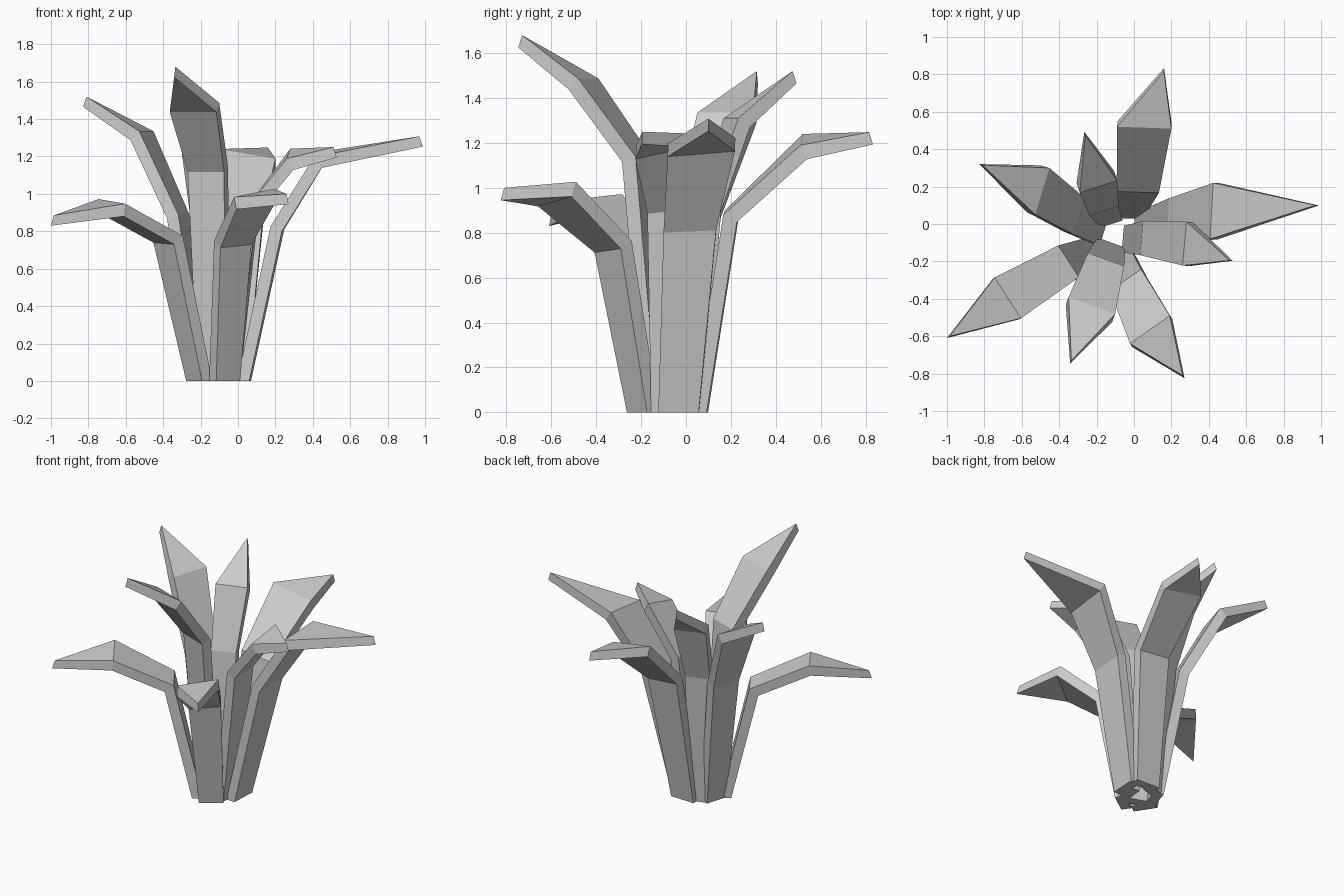
import bpy, math
from mathutils import Vector

THICK = 0.065


def leaf(name, yaw, base, bend1, bend2, tip, width, roll):
    """Thick bent blade: three rectangular sections and a pointed tip edge."""
    a = math.radians(yaw)
    out = Vector((math.cos(a), math.sin(a), 0))
    side = Vector((-math.sin(a), math.cos(a), 0))
    up = Vector((0, 0, 1))
    mids = [Vector((*base, 0)), Vector(bend1), Vector(bend2), Vector(tip)]
    # slope angle of each segment in the vertical plane of the leaf
    ang = []
    for p, q in zip(mids, mids[1:]):
        d = q - p
        ang.append(math.atan2(d.z, max(d.dot(out), 0.01)))
    offs = [out * THICK]
    for s, t in zip(ang, ang[1:]):
        m = (s + t) / 2
        offs.append((out * math.sin(m) - up * math.cos(m)) * THICK / math.cos((s - t) / 2))
    verts, faces = [], []
    # sections from root to second bend: inner left/right, outer right/left
    for p, o, k, r in zip(mids, offs, (0.6, 0.78, 1.0), (0, 0.4, 1)):
        h = side * width * k / 2 + up * roll * r
        verts += [p + h, p - h, p - h + o, p + h + o]
    verts += [mids[3], mids[3] + out * 0.018 - up * 0.055]
    for s in (0, 4):
        for i in range(4):
            j = (i + 1) % 4
            faces.append((s + i, s + j, s + 4 + j, s + 4 + i))
    # root cap and pointed end
    faces += [(3, 2, 1, 0), (8, 9, 12), (10, 11, 13), (9, 10, 13, 12), (11, 8, 12, 13)]
    me = bpy.data.meshes.new(name)
    me.from_pydata([tuple(v) for v in verts], [], faces)
    me.update()
    ob = bpy.data.objects.new(name, me)
    bpy.context.collection.objects.link(ob)


# yaw, root, first bend, second bend, tip, widest width, sideways roll
leaves = [
    # low outer leaves
    (-3, (0.00, -0.03), (0.18, 0.02, 0.83), (0.415, 0.07, 1.21), (0.97, 0.10, 1.308), 0.30, 0.012),
    (88, (-0.04, 0.03), (0.02, 0.17, 0.89), (0.055, 0.515, 1.215), (0.16, 0.815, 1.248), 0.29, 0.025),
    (213, (-0.18, -0.13), (-0.35, -0.20, 0.78), (-0.675, -0.395, 0.96), (-0.985, -0.60, 0.885), 0.26, -0.012),
    (-55, (-0.09, -0.165), (-0.045, -0.30, 0.755), (0.085, -0.565, 1.005), (0.26, -0.81, 1.00), 0.26, 0.022),
    # tall inner leaves
    (163, (-0.16, -0.04), (-0.29, 0.04, 0.89), (-0.49, 0.175, 1.335), (-0.81, 0.315, 1.52), 0.26, 0.0),
    (108, (-0.12, 0.0), (-0.16, 0.07, 0.91), (-0.19, 0.20, 1.31), (-0.26, 0.475, 1.52), 0.21, 0.0),
    (-5, (-0.06, -0.08), (0.04, -0.075, 0.92), (0.27, -0.105, 1.215), (0.51, -0.195, 1.25), 0.235, 0.027),
    (250, (-0.12, -0.10), (-0.15, -0.19, 1.14), (-0.225, -0.435, 1.487), (-0.335, -0.73, 1.68), 0.265, 0.0),
]
for n, args in enumerate(leaves, 1):
    leaf(f"leaf_{n}", *args)
